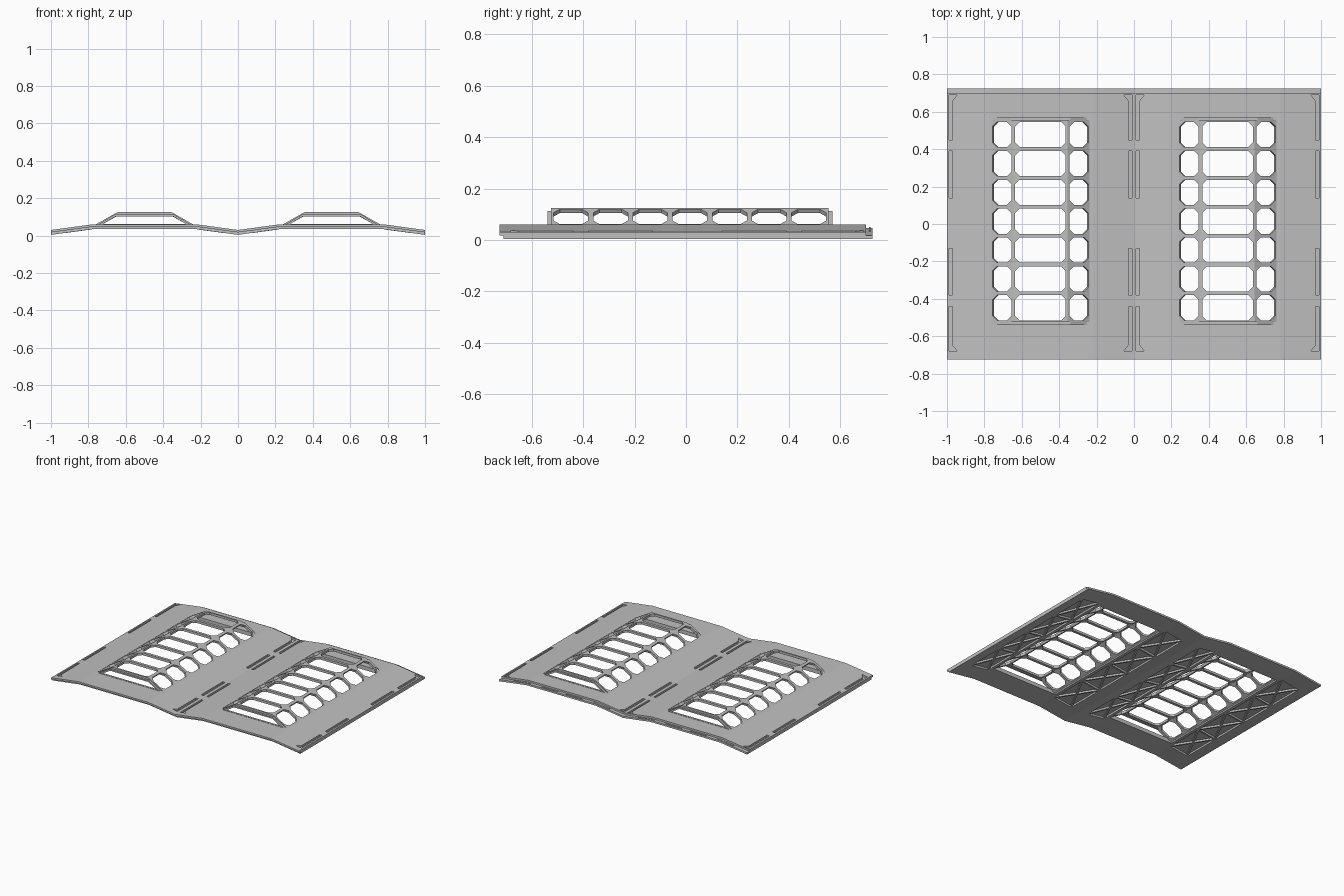
import bpy, bmesh
from mathutils import Vector

if "Cube" in bpy.data.objects:
    bpy.data.objects.remove(bpy.data.objects["Cube"])

grey = bpy.data.materials.new("light grey")
grey.use_nodes = True
colour = (0.53, 0.53, 0.53, 1)
grey.diffuse_color = colour
grey.node_tree.nodes["Principled BSDF"].inputs["Base Color"].default_value = colour

BAYS = (-0.5, 0.5)
THICK, HALF = 0.026, 0.013
Y0, Y1 = -0.525, 0.555          # skylight extent
ROWS = 7


def make(name, bm):
    bmesh.ops.recalc_face_normals(bm, faces=bm.faces)
    mesh = bpy.data.meshes.new(name)
    bm.to_mesh(mesh)
    bm.free()
    ob = bpy.data.objects.new(name, mesh)
    bpy.context.collection.objects.link(ob)
    mesh.materials.append(grey)
    return ob


def prism(bm, ring, offset):
    """Closed solid from a ring of points swept by an offset."""
    a = [bm.verts.new(p) for p in ring]
    b = [bm.verts.new(Vector(p) + Vector(offset)) for p in ring]
    bm.faces.new(a)
    bm.faces.new(b[::-1])
    for i in range(len(a)):
        j = (i + 1) % len(a)
        bm.faces.new((a[i], b[i], b[j], a[j]))


def box(bm, x0, x1, y0, y1, z0, z1):
    prism(bm, [(x0, y0, z0), (x1, y0, z0), (x1, y1, z0), (x0, y1, z0)], (0, 0, z1 - z0))


def bar(bm, p, q, width, height):
    p, q = Vector(p), Vector(q)
    side = (q - p).cross(Vector((0, 0, 1))).normalized() * width / 2
    prism(bm, [p - side, q - side, q + side, p + side], (0, 0, height))


def apply_modifiers(ob):
    graph = bpy.context.evaluated_depsgraph_get()
    ob.data = bpy.data.meshes.new_from_object(ob.evaluated_get(graph))
    ob.modifiers.clear()


def carve(ob, bm):
    cutter = make("cutter", bm)
    cutter.hide_render = True
    mod = ob.modifiers.new("carve", "BOOLEAN")
    mod.object, mod.operation, mod.solver = cutter, "DIFFERENCE", "EXACT"
    apply_modifiers(ob)
    bpy.data.objects.remove(cutter)


def roof_z(d):
    """Height of the roof top at distance d from a bay's centre line."""
    return 0.06 - 0.03 * max(0, abs(d) - 0.28) / 0.22


def sheet(name, y0, y1, drop):
    xs = [-1, -0.78, -0.22, 0, 0.22, 0.78, 1]
    zs = [roof_z(abs(x) - 0.5) - drop for x in xs]
    ring = [(x, y0, z) for x, z in zip(xs, zs)]
    ring += [(x, y0, z - HALF) for x, z in reversed(list(zip(xs, zs)))]
    bm = bmesh.new()
    prism(bm, ring, (0, y1 - y0, 0))
    return make(name, bm)


# Two overlapping roof sheets, offset to leave a lap joint front and back
upper = sheet("upper_roof_sheet", -0.725, 0.70, 0)
lower = sheet("lower_roof_sheet", -0.71, 0.725, HALF)

# Skylight openings and edge slots in the upper sheet
SLOTS = [(0.45, 0.69), (0.14, 0.39), (-0.38, -0.13), (-0.68, -0.44)]
bm = bmesh.new()
for c in BAYS:
    box(bm, c - 0.262, c + 0.262, Y0, Y1, -1, 1)
    for s in (-1, 1):
        for i, (a, b) in enumerate(SLOTS):
            inner, outer = c + s * 0.47, c + s * 0.488
            flare = c + s * 0.445
            ring = [(outer, a), (outer, b), (inner, b), (inner, a)]
            if i == 0:
                ring = [(outer, a), (outer, b), (flare, b), (inner, b - 0.03), (inner, a)]
            if i == 3:
                ring = [(outer, a), (outer, b), (inner, b), (inner, a + 0.03), (flare, a)]
            prism(bm, [(x, y, -0.1) for x, y in ring], (0, 0, 0.3))
carve(upper, bm)

# Skylight openings and side pockets in the lower sheet
CELLS, PY0, PY1 = 4, -0.56, 0.58
PX0, PX1 = 0.285, 0.43
bm = bmesh.new()
for c in BAYS:
    box(bm, c - 0.262, c + 0.262, Y0, Y1, -1, 1)
    for s in (-1, 1):
        xs = sorted((c + s * PX0, c + s * PX1))
        box(bm, *xs, PY0, PY1, -1, 1)
carve(lower, bm)

# Crossed bracing inside the pockets
bm = bmesh.new()
step = (PY1 - PY0) / CELLS
z_in, z_out = roof_z(PX0) - THICK, roof_z(PX1) - THICK
for c in BAYS:
    for s in (-1, 1):
        xi, xo = c + s * PX0, c + s * PX1
        for k in range(CELLS):
            a, b = PY0 + k * step, PY0 + (k + 1) * step
            bar(bm, (xi, a, z_in), (xo, b, z_out), 0.012, HALF)
            bar(bm, (xi, b, z_in), (xo, a, z_out), 0.012, HALF)
            if k:
                bar(bm, (xi, a, z_in), (xo, a, z_out), 0.012, HALF)
make("underside_bracing", bm)

# Thin ribs on the back lap ledge
bm = bmesh.new()
for c in BAYS:
    for d in (-0.32, -0.1, 0.1, 0.32):
        a, b = c + d - 0.065, c + d + 0.065
        bar(bm, (a, 0.715, roof_z(a - c) - HALF), (b, 0.715, roof_z(b - c) - HALF), 0.005, 0.004)
make("back_ledge_ribs", bm)

# Raised skylight lattices: three folded facets of chamfered openings
SECTION = [(-0.267, 0.056), (-0.145, 0.125), (0.145, 0.125), (0.267, 0.056)]
MARGIN, CHAMFER = 0.01, 0.024


def window_cell(bm, p, q, y0, y1):
    def vert(x, y):
        t = (x - p[0]) / (q[0] - p[0])
        return bm.verts.new((x, y, p[1] + t * (q[1] - p[1])))
    corners = [(p[0], y0, 1, 1), (q[0], y0, -1, 1), (q[0], y1, -1, -1), (p[0], y1, 1, -1)]
    outer, inner = [], []
    for i, (x, y, sx, sy) in enumerate(corners):
        outer.append(vert(x, y))
        mx, my = x + sx * MARGIN, y + sy * MARGIN
        pair = [vert(mx, my + sy * CHAMFER), vert(mx + sx * CHAMFER, my)]
        inner.append(pair if i % 2 == 0 else pair[::-1])
    for i in range(4):
        j = (i + 1) % 4
        bm.faces.new((outer[i], inner[i][1], inner[i][0]))
        bm.faces.new((outer[i], outer[j], inner[j][0], inner[i][1]))


def end_frame(bm, c, y):
    """Trapezoid hoop closing one end of a skylight."""
    hoop = [(-0.262, 0.05), (-0.16, 0.112), (0.16, 0.112), (0.262, 0.05)]
    hole = [(-0.222, 0.062), (-0.155, 0.102), (0.155, 0.102), (0.222, 0.062)]
    for i in range(4):
        j = (i + 1) % 4
        ring = [hoop[i], hoop[j], hole[j], hole[i]]
        prism(bm, [(c + x, y, z) for x, z in ring], (0, 0.014, 0))


pitch = (Y1 - Y0) / ROWS
for side, c in zip(("right", "left"), BAYS):
    bm = bmesh.new()
    for a, b in zip(SECTION, SECTION[1:]):
        for r in range(ROWS):
            window_cell(bm, (c + a[0], a[1]), (c + b[0], b[1]), Y0 + r * pitch, Y0 + (r + 1) * pitch)
    bmesh.ops.remove_doubles(bm, verts=bm.verts, dist=0.0005)
    lattice = make(side + "_skylight_lattice", bm)
    if lattice.data.polygons[0].normal.z < 0:
        lattice.data.flip_normals()
    mod = lattice.modifiers.new("thickness", "SOLIDIFY")
    mod.thickness, mod.offset = 0.017, -1
    apply_modifiers(lattice)

    bm = bmesh.new()
    end_frame(bm, c, Y0 - 0.014)
    end_frame(bm, c, Y1)
    make(side + "_skylight_end_frames", bm)
